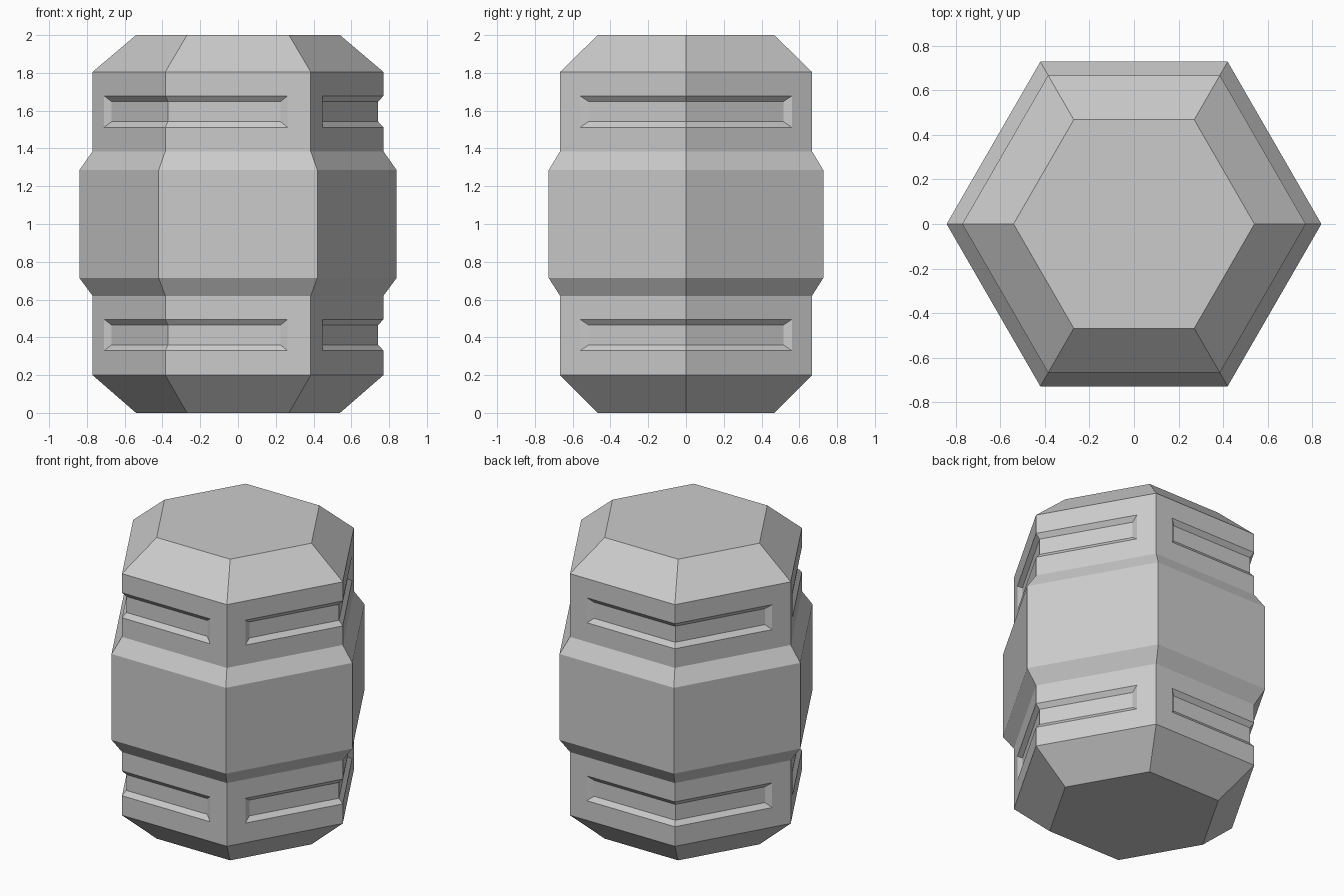
import bpy, bmesh
from math import cos, sin, radians
from mathutils import Vector

cube = bpy.data.objects.get("Cube")
if cube:
    bpy.data.objects.remove(cube, do_unlink=True)

CAP_R, NECK_R, BELLY_R, FLOOR_R = 0.54, 0.77, 0.84, 0.742
bm = bmesh.new()


def corner(k, r, z):
    a = radians(60 * k)
    return Vector((r * cos(a), r * sin(a), z))


def along(k, j, t, r, z):
    """Point at fraction t of the hexagon side from corner k to corner j."""
    return corner(k, r, z).lerp(corner(j, r, z), t)


def face(*points):
    bm.faces.new([bm.verts.new(p) for p in points])


def plain_band(r0, z0, r1, z1):
    for k in range(6):
        face(corner(k, r0, z0), corner(k + 1, r0, z0),
             corner(k + 1, r1, z1), corner(k, r1, z1))


def grooved_band(z0, z1, g0, g1):
    """Straight wall with a recess folded around every second corner."""
    bevel, t_out, t_in = 0.03, 0.84, 0.803
    for k in (0, 2, 4):
        for j in (k - 1, k + 1):
            # rim of the recess and its sunken floor
            a, b = along(k, j, 0, NECK_R, g0), along(k, j, t_out, NECK_R, g0)
            d, c = along(k, j, 0, NECK_R, g1), along(k, j, t_out, NECK_R, g1)
            e, f = along(k, j, 0, FLOOR_R, g0 + bevel), along(k, j, t_in, FLOOR_R, g0 + bevel)
            h, g = along(k, j, 0, FLOOR_R, g1 - bevel), along(k, j, t_in, FLOOR_R, g1 - bevel)
            lo_k, lo_j = corner(k, NECK_R, z0), corner(j, NECK_R, z0)
            hi_k, hi_j = corner(k, NECK_R, z1), corner(j, NECK_R, z1)
            face(lo_k, lo_j, b, a)
            face(lo_j, hi_j, c, b)
            face(hi_j, hi_k, d, c)
            face(a, b, f, e)
            face(b, c, g, f)
            face(c, d, h, g)
            face(e, f, g, h)


# End caps
face(*[corner(k, CAP_R, 0) for k in range(6)])
face(*[corner(k, CAP_R, 2) for k in range(6)])

# Tapered ends, grooved necks and wide belly
plain_band(CAP_R, 0, NECK_R, 0.2)
grooved_band(0.2, 0.62, 0.33, 0.495)
plain_band(NECK_R, 0.62, BELLY_R, 0.715)
plain_band(BELLY_R, 0.715, BELLY_R, 1.285)
plain_band(BELLY_R, 1.285, NECK_R, 1.385)
grooved_band(1.385, 1.805, 1.512, 1.678)
plain_band(NECK_R, 1.805, CAP_R, 2)

bmesh.ops.remove_doubles(bm, verts=bm.verts[:], dist=0.0005)
bmesh.ops.recalc_face_normals(bm, faces=bm.faces[:])

mesh = bpy.data.meshes.new("hexagonal_barrel")
bm.to_mesh(mesh)
bm.free()
barrel = bpy.data.objects.new("hexagonal_barrel", mesh)
bpy.context.collection.objects.link(barrel)

# Plain grey finish
grey = bpy.data.materials.new("light_grey")
grey.use_nodes = True
colour = (0.6, 0.6, 0.6, 1)
grey.diffuse_color = colour
for node in grey.node_tree.nodes:
    if node.type == 'BSDF_PRINCIPLED':
        node.inputs["Base Color"].default_value = colour
mesh.materials.append(grey)
